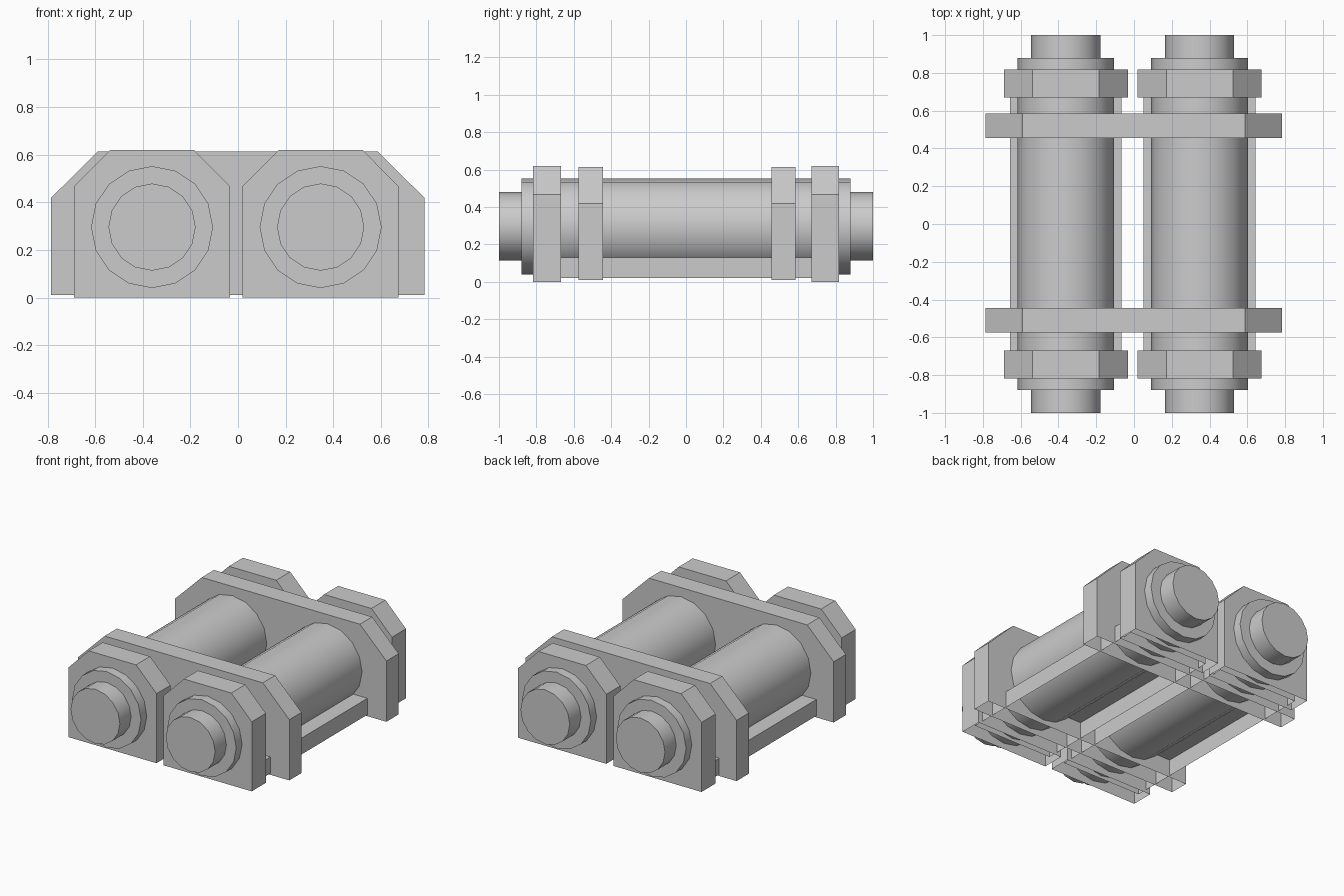
import bpy, bmesh, math

if "Cube" in bpy.data.objects:
    bpy.data.objects.remove(bpy.data.objects["Cube"])

def add_object(name, bm):
    mesh = bpy.data.meshes.new(name)
    bm.to_mesh(mesh)
    bm.free()
    ob = bpy.data.objects.new(name, mesh)
    bpy.context.collection.objects.link(ob)
    return ob

def open_prism(name, profile, y0, y1):
    """Extrude an (x, z) outline along y, leaving the underside open."""
    bm = bmesh.new()
    face = bm.faces.new([bm.verts.new((x, y0, z)) for x, z in profile])
    ext = bmesh.ops.extrude_face_region(bm, geom=[face], use_keep_orig=True)
    moved = [g for g in ext["geom"] if isinstance(g, bmesh.types.BMVert)]
    bmesh.ops.translate(bm, verts=moved, vec=(0, y1 - y0, 0))
    bmesh.ops.recalc_face_normals(bm, faces=bm.faces)
    under = [f for f in bm.faces if f.normal.z < -0.9]
    bmesh.ops.delete(bm, geom=under, context='FACES_ONLY')
    return add_object(name, bm)

def chamfered(x0, x1, z0, z1, cx, cz):
    return [(x0, z0), (x1, z0), (x1, z1 - cz), (x1 - cx, z1),
            (x0 + cx, z1), (x0, z1 - cz)]

def stepped_cylinder(name, cx, cz, steps, sides=16):
    """Round body along y from (y, radius) steps, capped at both ends."""
    bm = bmesh.new()
    rings = []
    for y, r in steps:
        rings.append([bm.verts.new((cx + r * math.cos(a), y, cz + r * math.sin(a)))
                      for a in (2 * math.pi * i / sides for i in range(sides))])
    for a, b in zip(rings, rings[1:]):
        for i in range(sides):
            j = (i + 1) % sides
            bm.faces.new((a[i], a[j], b[j], b[i]))
    bm.faces.new(rings[0])
    bm.faces.new(rings[-1])
    bmesh.ops.recalc_face_normals(bm, faces=bm.faces)
    ob = add_object(name, bm)
    bpy.ops.object.select_all(action='DESELECT')
    ob.select_set(True)
    bpy.context.view_layer.objects.active = ob
    bpy.ops.object.shade_smooth_by_angle(angle=math.radians(30))

R, TIP = 0.256, 0.183
STEPS = [(-1, TIP), (-0.88, TIP), (-0.88, R), (0.88, R), (0.88, TIP), (1, TIP)]

for side, cx in (("left", -0.361), ("right", 0.347)):
    # Tank with narrower ends
    stepped_cylinder(f"{side}_tank", cx, 0.296, STEPS)
    # Base tray under the tank
    x0, x1 = cx - 0.296, cx + 0.296
    open_prism(f"{side}_base_tray", [(x0, 0.02), (x1, 0.02), (x1, 0.13), (x0, 0.13)],
               -0.74, 0.74)
    # End collars
    for end, y0, y1 in (("front", -0.818, -0.669), ("back", 0.67, 0.819)):
        open_prism(f"{side}_{end}_collar",
                   chamfered(cx - 0.328, cx + 0.328, 0, 0.62, 0.152, 0.153), y0, y1)

# Wide plates joining both tanks
for end, y0, y1 in (("front", -0.575, -0.445), ("back", 0.456, 0.586)):
    open_prism(f"{end}_joining_plate",
               chamfered(-0.786, 0.784, 0.01, 0.613, 0.197, 0.195), y0, y1)
